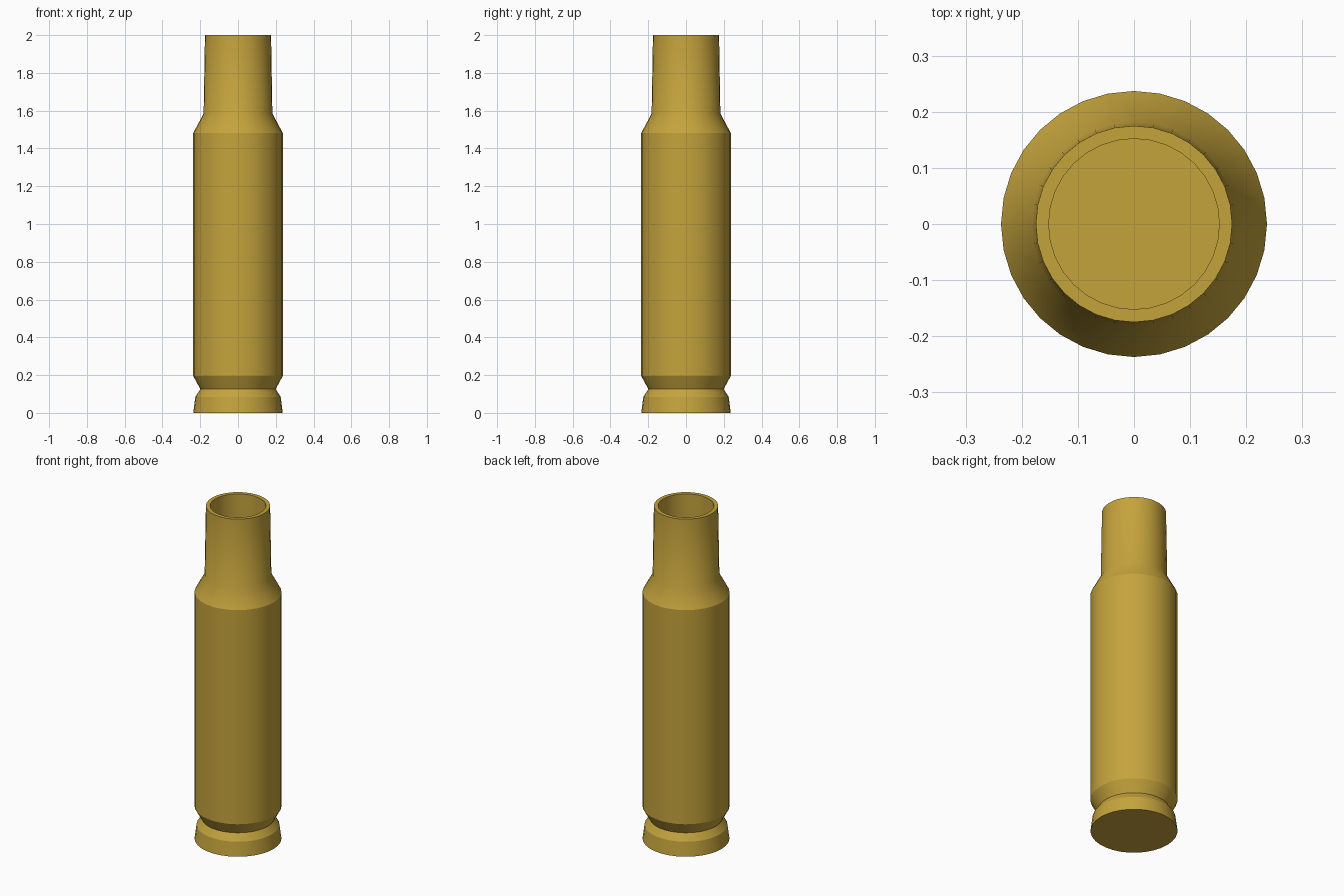
import bpy, bmesh, math

if "Cube" in bpy.data.objects:
    bpy.data.objects.remove(bpy.data.objects["Cube"])

SIDES = 32

# profile from base to mouth, then down the bore: (radius, height, sharp ring?)
profile = [
    (0.237, 0.0, True),      # base rim
    (0.226, 0.085, True),    # rim chamfer
    (0.199, 0.126, True),    # extractor groove
    (0.237, 0.195, True),    # body start
    (0.237, 1.482, True),    # shoulder start
    (0.182, 1.585, False),   # neck start
    (0.175, 2.0, True),      # mouth, outer
    (0.152, 2.0, True),      # mouth, inner
    (0.152, 0.25, True),     # bore floor
]

brass = bpy.data.materials.new("brass")
brass.diffuse_color = (0.56, 0.37, 0.046, 1.0)
brass.use_nodes = True
brass.node_tree.nodes["Principled BSDF"].inputs["Base Color"].default_value = brass.diffuse_color

# lathe the profile
bm = bmesh.new()
rings = []
for r, z, _ in profile:
    ring = []
    for i in range(SIDES):
        a = 2 * math.pi * i / SIDES
        ring.append(bm.verts.new((r * math.cos(a), r * math.sin(a), z)))
    rings.append(ring)

for low, high in zip(rings, rings[1:]):
    for i in range(SIDES):
        j = (i + 1) % SIDES
        bm.faces.new((low[i], low[j], high[j], high[i])).smooth = True

# flat base and bore floor
bm.faces.new(rings[0][::-1])
bm.faces.new(rings[-1])

# crisp edges on the marked rings
for ring, (_, _, sharp) in zip(rings, profile):
    for i in range(SIDES):
        edge = bm.edges.get((ring[i], ring[(i + 1) % SIDES]))
        edge.smooth = not sharp

bmesh.ops.recalc_face_normals(bm, faces=bm.faces)
mesh = bpy.data.meshes.new("casing")
bm.to_mesh(mesh)
bm.free()
mesh.materials.append(brass)
casing = bpy.data.objects.new("casing", mesh)
bpy.context.collection.objects.link(casing)
